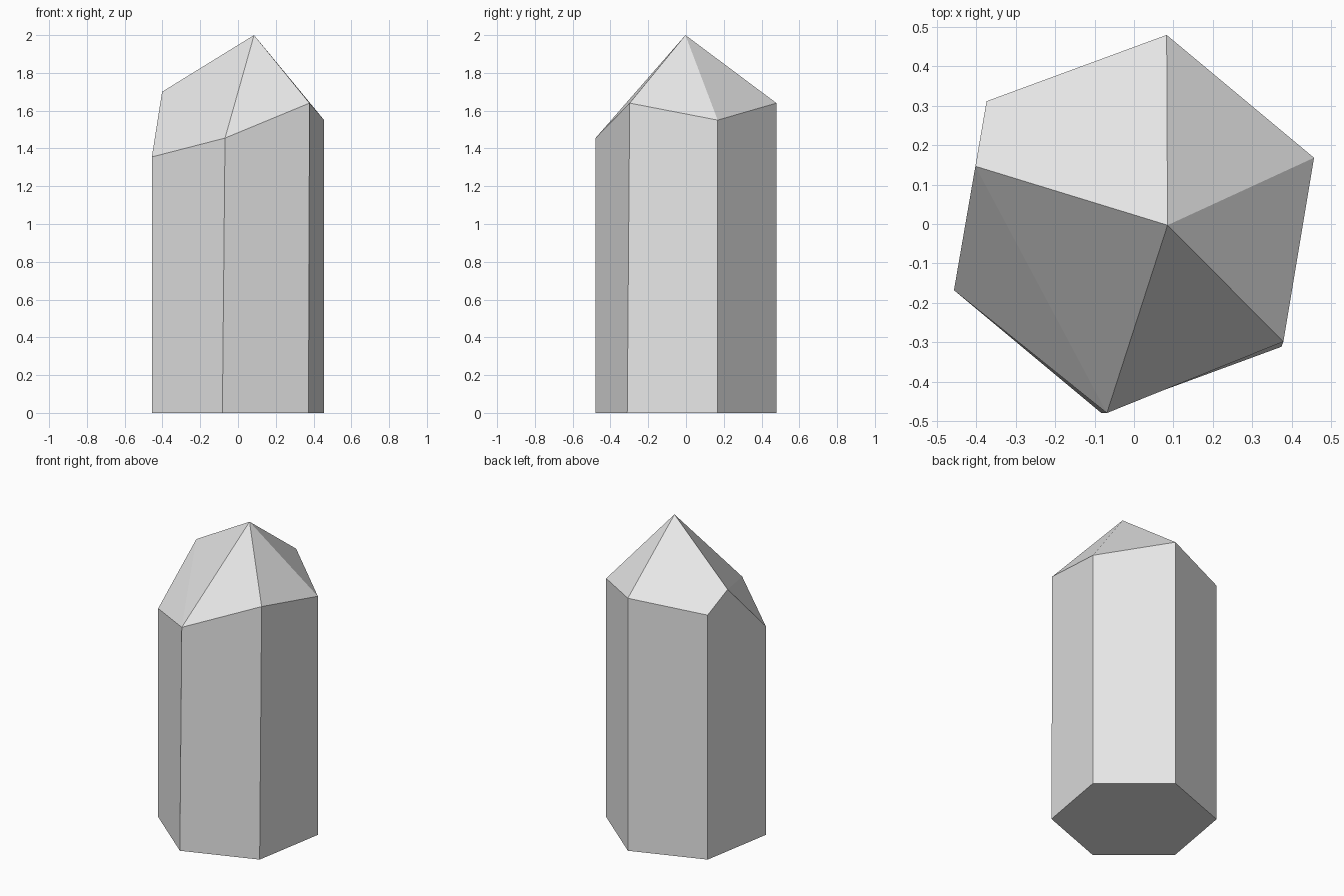
import bpy
import bmesh
from math import cos, sin, radians
from mathutils import Vector

cube = bpy.data.objects.get("Cube")
if cube:
    bpy.data.objects.remove(cube, do_unlink=True)

# One plain stone colour
stone = bpy.data.materials.new("pale_grey_stone")
stone.use_nodes = True
stone.diffuse_color = (0.8, 0.8, 0.8, 1)
stone.node_tree.nodes["Principled BSDF"].inputs["Base Color"].default_value = (0.8, 0.8, 0.8, 1)

RADIUS, TURN = 0.486, 20.2
SHOULDERS = [1.55, 1.64, 1.588, 1.355, 1.455, 1.64]  # height of each corner

bm = bmesh.new()

# Hexagonal column with uneven shoulders
base, top = [], []
for i, height in enumerate(SHOULDERS):
    angle = radians(TURN + 60 * i)
    corner = Vector((RADIUS * cos(angle), RADIUS * sin(angle), 0))
    base.append(bm.verts.new(corner))
    top.append(bm.verts.new(corner + Vector((0, 0, height))))
top[4].co.x += 0.014
top[5].co += Vector((0.005, 0.013, 0))

# Off-centre tip, and the notch where one facet cuts into a side
tip = bm.verts.new((0.085, -0.003, 2))
notch = bm.verts.new(base[3].co.lerp(base[2].co, 0.656) + Vector((0, 0, 1.7)))

bm.faces.new(base[::-1])
for i in range(6):
    j = (i + 1) % 6
    rim = [top[j], notch, top[i]] if i == 2 else [top[j], top[i]]
    bm.faces.new([base[i], base[j]] + rim)

# Facets of the point
bm.faces.new([top[0], top[1], tip])
bm.faces.new([top[1], top[2], notch, tip])
bm.faces.new([notch, top[3], top[4]])
bm.faces.new([notch, top[4], tip])
bm.faces.new([top[4], top[5], tip])
bm.faces.new([top[5], top[0], tip])

bmesh.ops.recalc_face_normals(bm, faces=bm.faces)
mesh = bpy.data.meshes.new("crystal")
bm.to_mesh(mesh)
bm.free()
mesh.materials.append(stone)
bpy.context.collection.objects.link(bpy.data.objects.new("crystal", mesh))
